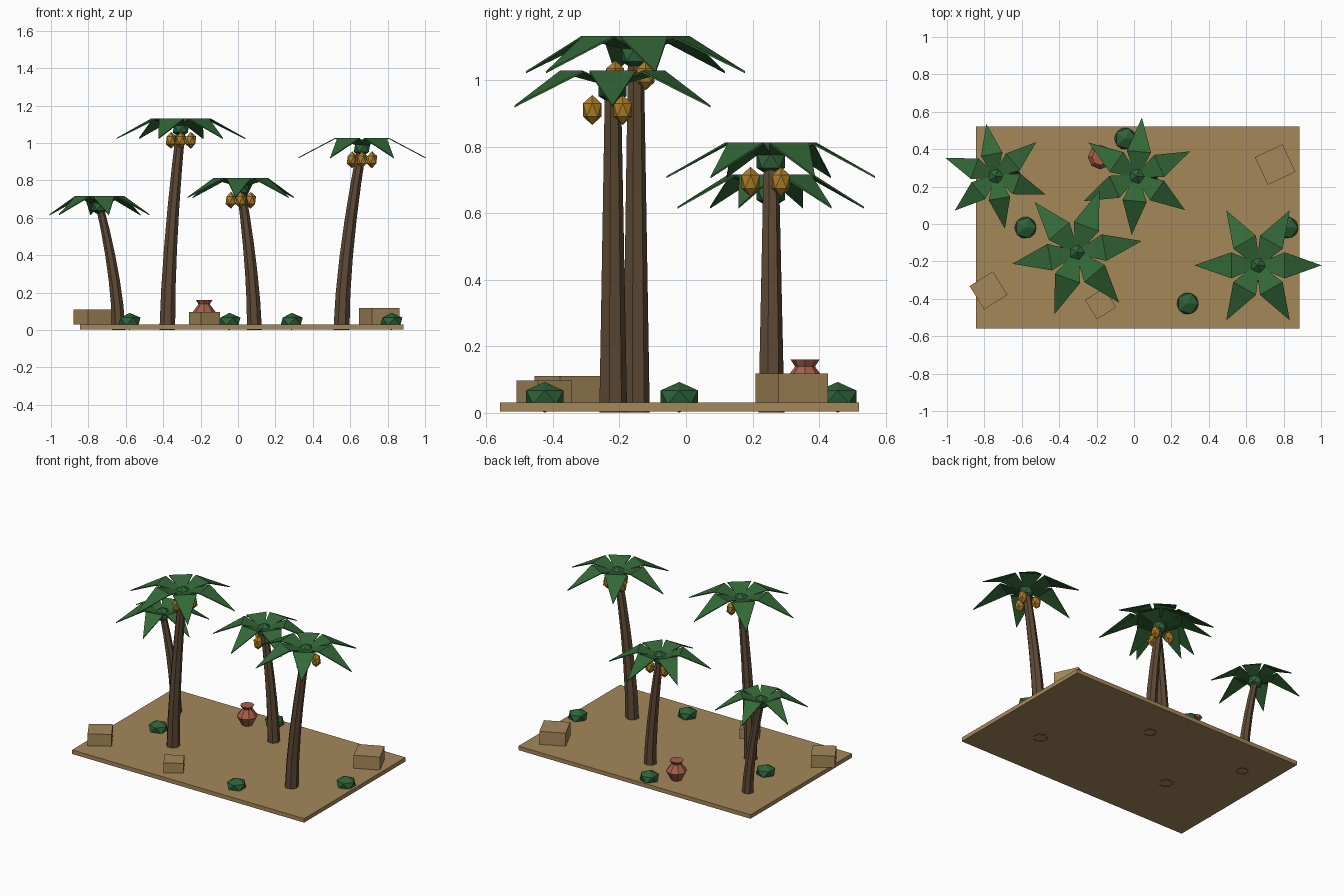
import bpy, bmesh
from math import sin, cos, pi, radians
from mathutils import Matrix, Vector

if "Cube" in bpy.data.objects:
    bpy.data.objects.remove(bpy.data.objects["Cube"], do_unlink=True)


def material(name, r, g, b):
    m = bpy.data.materials.new(name)
    m.use_nodes = True
    m.diffuse_color = (r, g, b, 1)
    m.node_tree.nodes["Principled BSDF"].inputs["Base Color"].default_value = (r, g, b, 1)
    return m


SAND = material("sand", 0.375, 0.245, 0.102)
BARK = material("bark", 0.115, 0.069, 0.036)
LEAF = material("palm leaf green", 0.034, 0.14, 0.039)
SHRUB = material("shrub green", 0.027, 0.122, 0.041)
GOLD = material("golden fruit", 0.42, 0.21, 0.02)
CLAY = material("red clay", 0.38, 0.115, 0.07)


def finish(bm, name, mat):
    bmesh.ops.recalc_face_normals(bm, faces=bm.faces)
    mesh = bpy.data.meshes.new(name)
    bm.to_mesh(mesh)
    bm.free()
    mesh.materials.append(mat)
    ob = bpy.data.objects.new(name, mesh)
    bpy.context.collection.objects.link(ob)


def box(name, x, y, z0, z1, sx, sy, angle):
    bm = bmesh.new()
    bmesh.ops.create_cube(bm, size=1, matrix=Matrix.Translation((x, y, (z0 + z1) / 2))
                          @ Matrix.Rotation(radians(angle), 4, "Z")
                          @ Matrix.Diagonal((sx, sy, z1 - z0, 1)))
    finish(bm, name, SAND)


def ball(name, x, y, z, r, rz, mat):
    bm = bmesh.new()
    bmesh.ops.create_icosphere(bm, subdivisions=1, radius=1,
                               matrix=Matrix.Translation((x, y, z)) @ Matrix.Diagonal((r, r, rz, 1)))
    finish(bm, name, mat)


def loft(name, stations, sides, mat):
    """Skin a stack of level rings given as (x, y, z, radius), closed at the top."""
    bm = bmesh.new()
    turns = [2 * pi * i / sides + pi / 2 for i in range(sides)]
    rings = [[bm.verts.new((x + r * cos(a), y + r * sin(a), z)) for a in turns]
             for x, y, z, r in stations]
    for a, b in zip(rings, rings[1:]):
        for i in range(sides):
            j = (i + 1) % sides
            bm.faces.new((a[i], a[j], b[j], b[i]))
    bm.faces.new(rings[-1])
    finish(bm, name, mat)


def fronds(name, x, y, top, length, turn):
    """Six creased kite leaves that rise from the hub and droop to a tip."""
    bm = bmesh.new()
    wide, half, drop = 0.42 * length, 0.205 * length, 0.06 + 0.13 * length
    outline = [(0.025, -0.02, -0.035), (wide, -half, 0), (length, 0, -drop),
               (wide, half, 0), (0.025, 0.02, -0.035)]
    for k in range(6):
        place = Matrix.Translation((x, y, top)) @ Matrix.Rotation(radians(turn + 60 * k), 4, "Z")
        up = [bm.verts.new(place @ Vector(p)) for p in outline]
        low = [bm.verts.new(v.co - Vector((0, 0, 0.006))) for v in up]
        for s in (up, low):
            bm.faces.new((s[0], s[1], s[3], s[4]))
            bm.faces.new((s[1], s[2], s[3]))
        for i in range(5):
            j = (i + 1) % 5
            bm.faces.new((up[i], up[j], low[j], low[i]))
    finish(bm, name, LEAF)


def palm(label, base_x, crown_x, y, top, radius, length, turn, fruit):
    height = top - 0.05
    path = []
    for i in range(6):
        t = i / 5
        path.append((base_x + (crown_x - base_x) * t ** 1.6, y, height * t,
                     radius * (1 - 0.42 * t)))
    loft(label + "_palm_trunk", path, 7, BARK)
    ball(label + "_palm_hub", crown_x, y, top - 0.055, 0.05, 0.048, SHRUB)
    fronds(label + "_palm_fronds", crown_x, y, top, length, turn)
    if fruit:
        for k, deg in enumerate((270, 30, 150)):
            a = radians(deg)
            ball(f"{label}_palm_fruit_{k + 1}", crown_x + 0.061 * cos(a), y + 0.061 * sin(a),
                 top - 0.118, 0.032, 0.045, GOLD)


# Ground slab
box("ground", 0.02, -0.02, 0.003, 0.03, 1.73, 1.08, 0)

# Palms
palm("right_back", -0.638, -0.74, 0.255, 0.716, 0.037, 0.285, 40, False)
palm("right_front", -0.378, -0.305, -0.152, 1.132, 0.043, 0.351, 10, True)
palm("middle_back", 0.088, 0.015, 0.255, 0.812, 0.041, 0.315, 25, True)
palm("left_front", 0.553, 0.663, -0.221, 1.028, 0.044, 0.34, 0, True)

# Stone blocks
box("block_right", -0.778, -0.355, 0.03, 0.11, 0.147, 0.147, 32)
box("block_left", 0.755, 0.318, 0.03, 0.118, 0.163, 0.163, 25)
box("block_front", -0.179, -0.426, 0.03, 0.096, 0.121, 0.121, 32)

# Shrubs
for n, (x, y) in enumerate([(-0.58, -0.02), (-0.046, 0.456), (0.287, -0.425), (0.82, -0.02)]):
    ball(f"shrub_{n + 1}", x, y, 0.046, 0.066, 0.046, SHRUB)

# Clay pot
profile = [(0.03, 0.034), (0.09, 0.066), (0.138, 0.03), (0.16, 0.044)]
loft("clay_pot", [(-0.181, 0.358, z, r) for z, r in profile], 8, CLAY)
